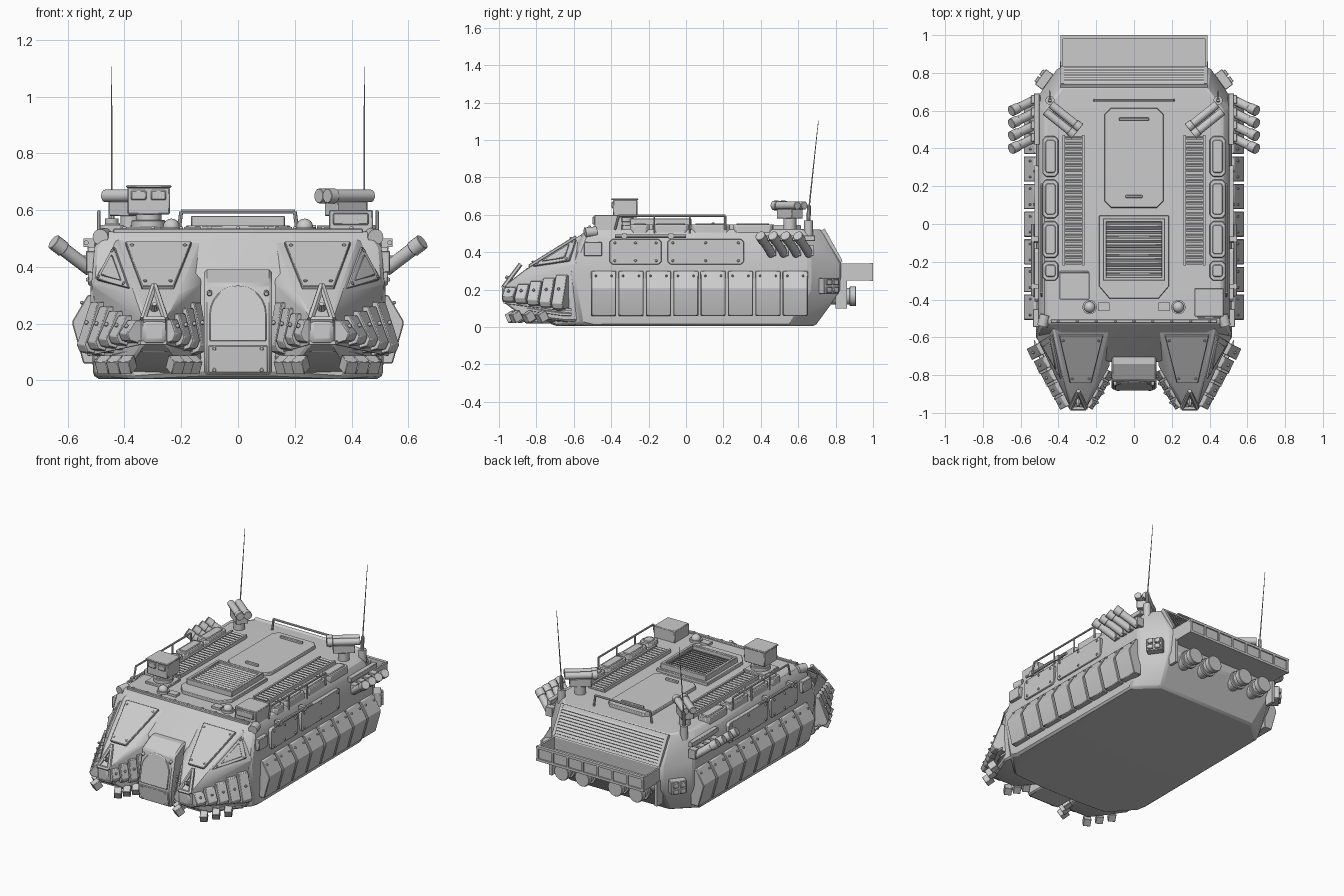
import bpy, bmesh, math
from mathutils import Vector as V, Matrix, Euler

if "Cube" in bpy.data.objects:
    bpy.data.objects.remove(bpy.data.objects["Cube"])


def finish(name, bm, mirror=True, bevel=0.004):
    bmesh.ops.recalc_face_normals(bm, faces=bm.faces)
    me = bpy.data.meshes.new(name)
    bm.to_mesh(me)
    bm.free()
    ob = bpy.data.objects.new(name, me)
    bpy.context.collection.objects.link(ob)
    me.polygons.foreach_set("use_smooth", [True] * len(me.polygons))
    me.set_sharp_from_angle(angle=math.radians(28))
    if bevel:
        b = ob.modifiers.new("bevel", 'BEVEL')
        b.width, b.segments, b.limit_method = bevel, 1, 'ANGLE'
        b.angle_limit = math.radians(32)
    if mirror:
        ob.modifiers.new("mirror", 'MIRROR').use_mirror_merge = False
    return ob


def box(bm, c, s, rot=(0, 0, 0)):
    m = Matrix.Translation(c) @ Euler(rot).to_matrix().to_4x4() @ Matrix.Diagonal((*s, 1))
    bmesh.ops.create_cube(bm, size=1, matrix=m)


def span(bm, x, y, z):
    box(bm, [(a + b) / 2 for a, b in (x, y, z)], [b - a for a, b in (x, y, z)])


def rod(bm, a, b, r, r2=None, n=14):
    a, b = V(a), V(b)
    q = V((0, 0, 1)).rotation_difference(b - a).to_matrix().to_4x4()
    bmesh.ops.create_cone(bm, cap_ends=True, segments=n, radius1=r, radius2=r if r2 is None else r2,
                          depth=(b - a).length, matrix=Matrix.Translation((a + b) / 2) @ q)


def path(bm, pts, r, n=8):
    for a, b in zip(pts, pts[1:]):
        rod(bm, a, b, r, n=n)


def solid(bm, pts):
    vs = [bm.verts.new(p) for p in pts]
    g = bmesh.ops.convex_hull(bm, input=vs)
    bmesh.ops.delete(bm, geom=[v for v in g["geom_interior"] if isinstance(v, bmesh.types.BMVert)], context='VERTS')
    bmesh.ops.dissolve_limit(bm, angle_limit=0.03, verts=bm.verts, edges=bm.edges)


def prism(bm, pts, vec):
    lo = [bm.verts.new(p) for p in pts]
    hi = [bm.verts.new(V(p) + V(vec)) for p in pts]
    bm.faces.new(lo)
    bm.faces.new(hi)
    for i in range(len(pts)):
        j = (i + 1) % len(pts)
        bm.faces.new((lo[i], lo[j], hi[j], hi[i]))


def panel(bm, pts, t, ref, k=0.85, bolts=True):
    """Bolted plate lying on a flat area, shrunk toward its middle."""
    pts = [V(p) for p in pts]
    c = sum(pts, V()) / len(pts)
    n = (pts[1] - pts[0]).cross(pts[2] - pts[0]).normalized()
    n = n if n.dot(c - V(ref)) > 0 else -n
    prism(bm, [c + (p - c) * k - n * .004 for p in pts], n * (t + .004))
    for p in pts if bolts else []:
        q = c + (p - c) * k * .8
        rod(bm, q + n * t, q + n * (t + .006), .008, n=8)


def chamfer(x0, x1, y0, y1, z, c):
    return [(x0 + c, y0, z), (x1 - c, y0, z), (x1, y0 + c, z), (x1, y1 - c, z),
            (x1 - c, y1, z), (x0 + c, y1, z), (x0, y1 - c, z), (x0, y0 + c, z)]


new = bmesh.new

# Main hull
half = [(.50, .56, .005), (.36, .69, .005), (.52, .66, .2), (.40, .825, .19), (.52, .66, .36), (.40, .83, .34),
        (.505, .62, .48), (.47, .6, .525), (.38, .73, .52), (.51, -.56, .02), (.36, -.70, .005), (.50, -.5, .005),
        (.52, -.61, .3), (.505, -.55, .47), (.47, -.52, .525), (.14, -.73, .37), (.14, -.73, .02)]
bm = new()
solid(bm, half + [(-x, y, z) for x, y, z in half])
finish("hull", bm, False, .012)

# Front pods
A, B, C, D = (.13, -.55, .5), (.43, -.55, .5), (.36, -.87, .3), (.21, -.87, .3)
E, F = (.515, -.6, .34), (.49, -.64, .03)
N1, N2, N3, N4 = (.26, -.985, .21), (.33, -.985, .21), (.33, -.985, .14), (.26, -.985, .14)
ref = (.3, -.6, .2)
bm = new()
solid(bm, [A, B, C, D, E, F, N1, N2, N3, N4, (.13, -.75, .34), (.13, -.75, .08), (.15, -.70, .02),
           (.2, -.88, .06), (.38, -.88, .06), (.5, -.45, .34), (.48, -.45, .03), (.14, -.45, .03)])
finish("front_pod", bm, bevel=.008)
bm = new()
panel(bm, [(.15, -.57, .4875), (.41, -.57, .4875), (.345, -.85, .3125), (.22, -.85, .3125)], .014, ref, .9)
panel(bm, [B, E, C], .014, ref, .72)
panel(bm, [B, E, C], .022, ref, .45, False)
finish("pod_armour_plate", bm)

# Triangular tow lug on each nose
bm = new()
tri = [(.295, -.885, .335), (.255, -.975, .215), (.335, -.975, .215)]
for a, b in zip(tri, tri[1:] + tri[:1]):
    rod(bm, a, b, .012, n=6)
rod(bm, (.295, -.93, .25), (.295, -.965, .27), .016, .008, 8)
finish("nose_lug", bm, bevel=0)

# Flared armour tiles along both sides of each pod
bm = new()


def flare(p0, p1, nrm, count, reach):
    p0, p1, nrm = V((*p0, 0)), V((*p1, 0)), V((*nrm, 0))
    d = (p1 - p0) / count
    for i in range(count):
        t = (i + .5) / count
        top, bot = .285 - .08 * t, .075 + .05 * t
        base, r = p0 + d * (i + .06), reach * (1 - .35 * t)
        prof = [(-.04, top), (.008, top), (r, bot + .045), (r - .012, bot + .02), (-.04, bot)]
        prism(bm, [base + nrm * o + V((0, 0, z)) for o, z in prof], d * .86)
        c = base + d * .43 + nrm * (r * .55) + V((0, 0, (top + bot + .045) / 2))
        rod(bm, c, c + nrm * .012 + V((0, 0, .006)), .008, n=8)


flare((.515, -.63), (.35, -.97), (.894, -.447), 5, .065)
flare((.135, -.77), (.245, -.975), (-.88, -.46), 4, .04)
finish("pod_side_tile", bm, bevel=.003)

# Stepped ledges and digging teeth under each nose
bm = new()
for i in range(3):
    z, s = .125 - i * .026, i * .025
    ring = [(.53 - s, -.66, z - .04), (.345, -.975 + s * 1.6, z), (.25, -.975 + s * 1.6, z), (.14 + s * .4, -.78, z - .03)]
    for a, b in zip(ring, ring[1:]):
        a, b = V(a), V(b)
        prism(bm, [a, b, b + V((0, .05, 0)), a + V((0, .05, 0))], (0, 0, .016))
for x, y, r in ((.47, -.77, .5), (.43, -.84, .5), (.39, -.91, .5), (.16, -.83, -.5), (.19, -.88, -.5), (.22, -.93, -.5)):
    box(bm, (x, y, .055), (.045, .05, .05), (.5, 0, r))
finish("pod_ledge", bm, bevel=.002)

# Centre nose block with arched cover
bm = new()
prism(bm, [(-.12, -.55, .02), (-.12, -.55, .39), (-.12, -.74, .39), (-.12, -.83, .34), (-.12, -.875, .13), (-.12, -.865, .02)], (.24, 0, 0))
finish("nose_block", bm, False, .01)
bm = new()
arch = [(-.1, .14), (.1, .14)] + [(.1 * math.cos(a * math.pi / 12), .235 + .1 * math.sin(a * math.pi / 12)) for a in range(13)]
prism(bm, [(x, -.875 + (z - .13) * .2143, z) for x, z in arch], (0, -.008, -.002))
panel(bm, [(-.11, -.865, .025), (.11, -.865, .025), (.11, -.874, .125), (-.11, -.874, .125)], .006, (0, 0, .1), .95)
for x in (-.1, .1):
    rod(bm, (x, -.83, .31), (x, -.855, .305), .01, n=8)
finish("nose_cover", bm, False, .003)

# Side skirt blocks
bm = new()
for i in range(8):
    y = -.507 + i * .1463
    prism(bm, [(.49, y, .3), (.53, y, .3), (.583, y, .21), (.583, y, .195), (.545, y, .06), (.49, y, .06)], (0, .134, 0))
    for dy in (.025, .109):
        rod(bm, (.54, y + dy, .27), (.556, y + dy, .276), .007, n=6)
finish("side_skirt_block", bm, bevel=.006)

# Upper side panels, corner box, tool and handrail
bm = new()
for y0, y1 in ((-.41, -.13), (-.1, .31)):
    pts = chamfer(.335, .47, y0, y1, .5, .015)
    prism(bm, [(z, y, x) for x, y, z in pts], (.028, 0, 0))
    for y in (y0 + .03, (y0 + y1) / 2, y1 - .03):
        for z in (.355, .45):
            rod(bm, (.52, y, z), (.535, y, z), .008, n=8)
span(bm, (.49, .535), (-.545, -.45), (.38, .455))
finish("side_panel", bm)
bm = new()
path(bm, [(.535, -.38, .485), (.535, 0, .485)], .009)
for y in (-.33, -.08):
    box(bm, (.525, y, .485), (.04, .025, .03))
path(bm, [(.49, -.38, .52), (.49, -.36, .595), (.49, .21, .595), (.49, .21, .52)], .006)
for y in (-.17, .02):
    rod(bm, (.49, y, .5), (.49, y, .595), .005, n=6)
finish("side_rail", bm, bevel=0)

# Smoke launchers
bm = new()
for i in range(4):
    y = .66 - i * .067
    rod(bm, (.52, y, .39), (.645, y - .06, .485), .024)
    rod(bm, (.615, y - .0456, .462), (.65, y - .0624, .489), .028)
    box(bm, (.52, y, .41), (.05, .045, .06))
span(bm, (.5, .53), (.42, .69), (.46, .49))
finish("smoke_launcher", bm, bevel=.002)

# Roof ladder vents and stowage boxes
bm = new()
for x in (.268, .372):
    span(bm, (x - .006, x + .006), (-.22, .47), (.515, .548))
span(bm, (.27, .37), (-.22, .47), (.515, .53))
for i in range(24):
    box(bm, (.32, -.205 + i * .0287, .538), (.084, .014, .012), (.4, 0, 0))
finish("roof_vent", bm, bevel=0)
bm = new()
for y0, y1 in ((.25, .465), (.03, .235), (-.18, .015), (-.3, -.195)):
    prism(bm, chamfer(.4, .485, y0, y1, .5, .018), (0, 0, .048))
    prism(bm, chamfer(.415, .47, y0 + .02, y1 - .02, .545, .01), (0, 0, .01))
finish("roof_stowage_box", bm)

# Central hatch, louvred engine cover
bm = new()
prism(bm, chamfer(-.157, .157, .085, .615, .515, .035), (0, 0, .03))
for y in (.555, .145):
    span(bm, (-.08, .08) if y > .3 else (-.045, .045), (y - .008, y + .008), (.54, .56))
finish("roof_hatch", bm, False)
bm = new()
prism(bm, [(-.185, .045, .515), (.185, .045, .515), (.185, -.33, .515), (.13, -.395, .515), (-.13, -.395, .515), (-.185, -.33, .515)], (0, 0, .03))
for x in (-.155, .155):
    span(bm, (x - .01, x + .01), (-.29, .03), (.54, .58))
for y in (-.29, .02):
    span(bm, (-.165, .165), (y - .01, y + .01), (.54, .58))
for i in range(12):
    box(bm, (0, -.265 + i * .0245, .56), (.3, .02, .006), (.6, 0, 0))
finish("engine_cover", bm, False, .003)
bm = new()
path(bm, [(-.21, .655, .52), (-.2, .655, .595), (.2, .655, .595), (.21, .655, .52)], .007)
finish("roof_rail", bm, False, 0)

# Front edge strip with bolts, dome lamps
bm = new()
span(bm, (-.44, .44), (-.525, -.505), (.51, .535))
for i in range(9):
    rod(bm, (-.4 + i * .1, -.515, .53), (-.4 + i * .1, -.515, .542), .008, n=8)
finish("front_edge_strip", bm, False, .003)
bm = new()
rod(bm, (.235, -.44, .51), (.235, -.44, .54), .038, n=18)
bmesh.ops.create_uvsphere(bm, u_segments=16, v_segments=8, radius=.03, matrix=Matrix.Translation((.235, -.44, .54)))
span(bm, (.13, .19), (-.46, -.415), (.515, .54))
rod(bm, (.47, -.48, .51), (.485, -.54, .505), .028)
finish("dome_lamp", bm, bevel=0)

# Left sight turret
bm = new()
span(bm, (-.395, -.24), (-.4, -.25), (.515, .54))
rod(bm, (-.315, -.325, .53), (-.315, -.325, .565), .06, n=20)
rod(bm, (-.315, -.325, .56), (-.315, -.325, .59), .045, n=20)
span(bm, (-.39, -.24), (-.39, -.26), (.585, .68))
span(bm, (-.395, -.235), (-.4, -.255), (.678, .688))
for x in (-.35, -.28):
    span(bm, (x - .027, x + .027), (-.398, -.385), (.635, .67))
finish("sight_turret", bm, False)

# Right low sight box
bm = new()
span(bm, (.32, .475), (-.49, -.34), (.51, .6))
span(bm, (.335, .46), (-.5, -.48), (.548, .59))
finish("driver_sight", bm, False)

# Twin-tube mounts and antennas
bm = new()
d = V((-.15, -.12, 0))
s = V((.12, -.15, 0)).normalized() * .024
for k in (-1, 1):
    p = V((.455, .615, .65)) + s * k
    rod(bm, p, p + d, .022)
    rod(bm, p + d * .85, p + d * 1.04, .026)
box(bm, (.38, .555, .605), (.13, .075, .05), (0, 0, .675))
rod(bm, (.38, .555, .51), (.38, .555, .6), .035)
finish("twin_tube_mount", bm, bevel=.002)
bm = new()
rod(bm, (.445, .655, .48), (.445, .655, .57), .024)
rod(bm, (.445, .655, .57), (.445, .658, .65), .011, n=10)
rod(bm, (.445, .658, .64), (.445, .708, 1.105), .004, .0015, 6)
finish("antenna", bm, bevel=0)

# Sloped rear grille
bm = new()
dn, nn = V((0, .1, -.18)), V((0, .874, .485))
for i in range(9):
    p = V((0, .73, .52)) + dn * (.12 + i * .09)
    box(bm, p + nn * .008, (.74, .006, .02), (.9, 0, 0))
for t in (.05, .92):
    box(bm, V((0, .73, .52)) + dn * t, (.78, .022, .022), (.5, 0, 0))
for x in (-.38, .38):
    box(bm, V((x, .73, .52)) + dn * .48 + nn * .003, (.02, .02, .19), (.507, 0, 0))
finish("rear_grille", bm, False, 0)

# Rear basket
bm = new()
span(bm, (-.385, .385), (.82, .995), (.25, .262))
span(bm, (-.385, .385), (.982, .992), (.25, .34))
for z in (.255, .335):
    span(bm, (-.39, .39), (.98, 1.0), (z - .008, z + .008))
for i in range(8):
    x = -.38 + i * .1086
    span(bm, (x - .006, x + .006), (.98, 1.0), (.25, .34))
for x in (-.382, .382):
    span(bm, (x - .006, x + .006), (.82, .99), (.25, .34))
    span(bm, (x - .01, x + .01), (.8, .86), (.1, .26))
finish("rear_basket", bm, False, 0)

# Exhausts and rear corner lights
bm = new()
for x in (.12, .27):
    rod(bm, (x, .76, .165), (x, .88, .165), .045, n=20)
    rod(bm, (x, .83, .165), (x, .85, .165), .058, n=20)
    rod(bm, (x, .875, .165), (x, .91, .165), .052, n=20)
finish("exhaust", bm, bevel=.003)
bm = new()
box(bm, (.475, .765, .22), (.05, .1, .085), (0, 0, .63))
for k in (-1, 1):
    for z in (.2, .24):
        c = V((.497 - k * .013, .781 + k * .018, z))
        box(bm, c, (.02, .034, .03), (0, 0, .63))
finish("rear_light", bm, bevel=.003)
